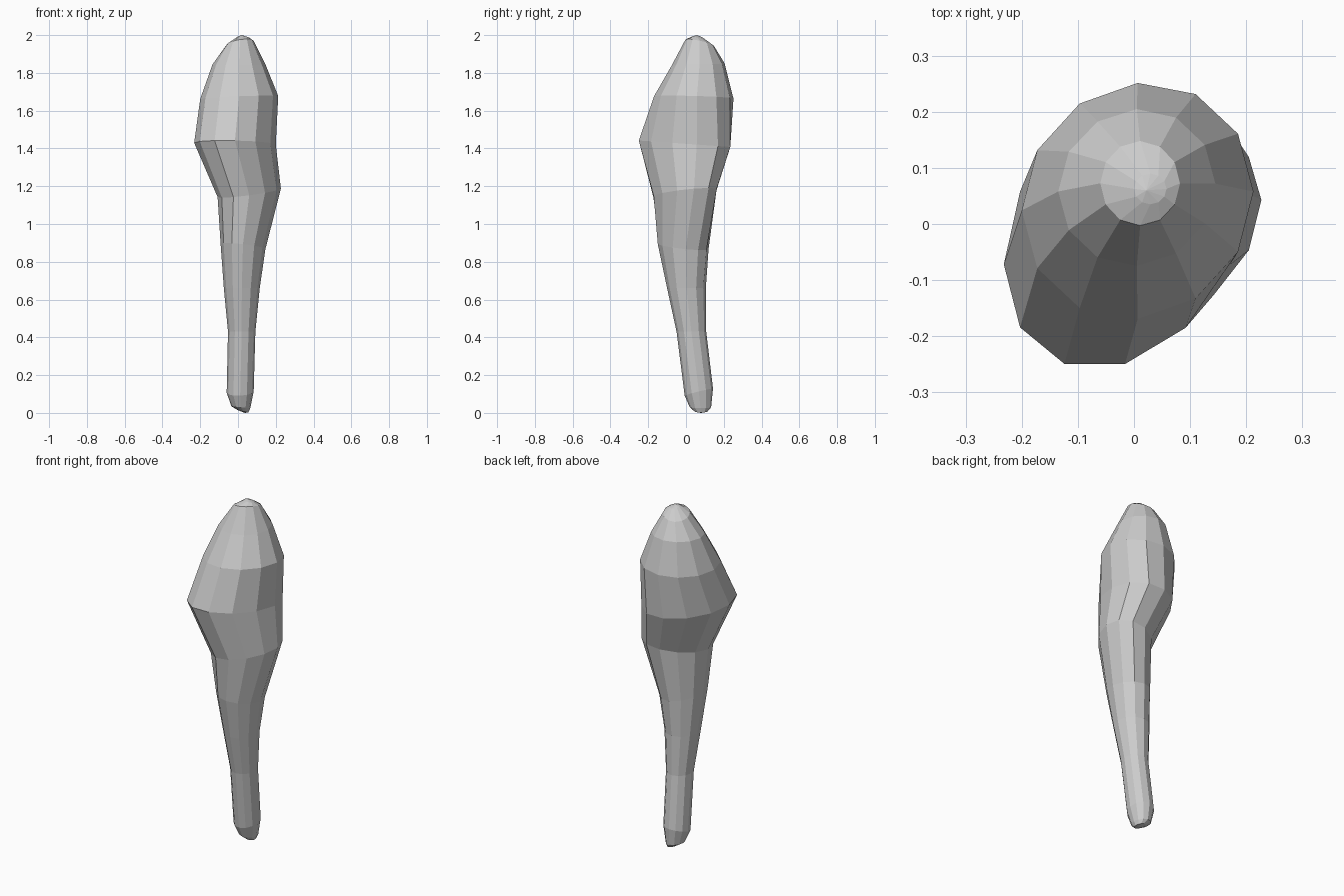
import bpy, bmesh, math

SIDES = 12

# Rings: z, x min, x max, y min, y max, diagonal skew, z tilt along x, z tilt along y
RINGS = [
    (0.008, 0.00, 0.055, 0.045, 0.115, 0.0, -0.22, 0.0),
    (0.03, -0.035, 0.065, 0.02, 0.133, 0.0, -0.1, 0.0),
    (0.11, -0.06, 0.083, -0.007, 0.143, 0.0, 0.05, 0.25),
    (0.43, -0.053, 0.092, -0.05, 0.107, 0.0, 0.0, 0.0),
    (0.66, -0.075, 0.115, -0.10, 0.105, 0.0, 0.0, 0.0),
    (0.88, -0.092, 0.145, -0.15, 0.12, 0.1, -0.1, -0.1),
    (1.165, -0.108, 0.227, -0.178, 0.168, 0.28, 0.11, 0.08),
    (1.425, -0.232, 0.200, -0.258, 0.243, 0.26, 0.0, -0.07),
    (1.67, -0.200, 0.213, -0.170, 0.252, 0.08, 0.04, -0.03),
    (1.845, -0.135, 0.145, -0.075, 0.205, 0.05, 0.0, 0.03),
    (1.96, -0.06, 0.082, -0.003, 0.148, 0.0, 0.15, -0.22),
    (1.99, 0.0, 0.058, 0.035, 0.09, 0.0, -0.1, -0.15),
]


def add_ring(bm, z, x0, x1, y0, y1, skew, tx, ty):
    cx, cy, rx, ry = (x0 + x1) / 2, (y0 + y1) / 2, (x1 - x0) / 2, (y1 - y0) / 2
    verts = []
    for i in range(SIDES):
        a = math.tau * i / SIDES
        dx, dy = rx * math.cos(a), ry * math.sin(a + skew)
        verts.append(bm.verts.new((cx + dx, cy + dy, z + tx * dx + ty * dy)))
    return verts


# Crooked wooden club: skinned rings with faceted caps
bm = bmesh.new()
rings = [add_ring(bm, *r) for r in RINGS]
for low, high in zip(rings, rings[1:]):
    for i in range(SIDES):
        j = (i + 1) % SIDES
        bm.faces.new((low[i], low[j], high[j], high[i]))
bottom = bm.verts.new((0.035, 0.08, 0.0))
top = bm.verts.new((0.022, 0.06, 2.0))
for i in range(SIDES):
    j = (i + 1) % SIDES
    bm.faces.new((rings[0][j], rings[0][i], bottom))
    bm.faces.new((rings[-1][i], rings[-1][j], top))
bmesh.ops.recalc_face_normals(bm, faces=bm.faces)

mesh = bpy.data.meshes.new("wooden_club")
bm.to_mesh(mesh)
bm.free()
bpy.context.collection.objects.link(bpy.data.objects.new("wooden_club", mesh))
